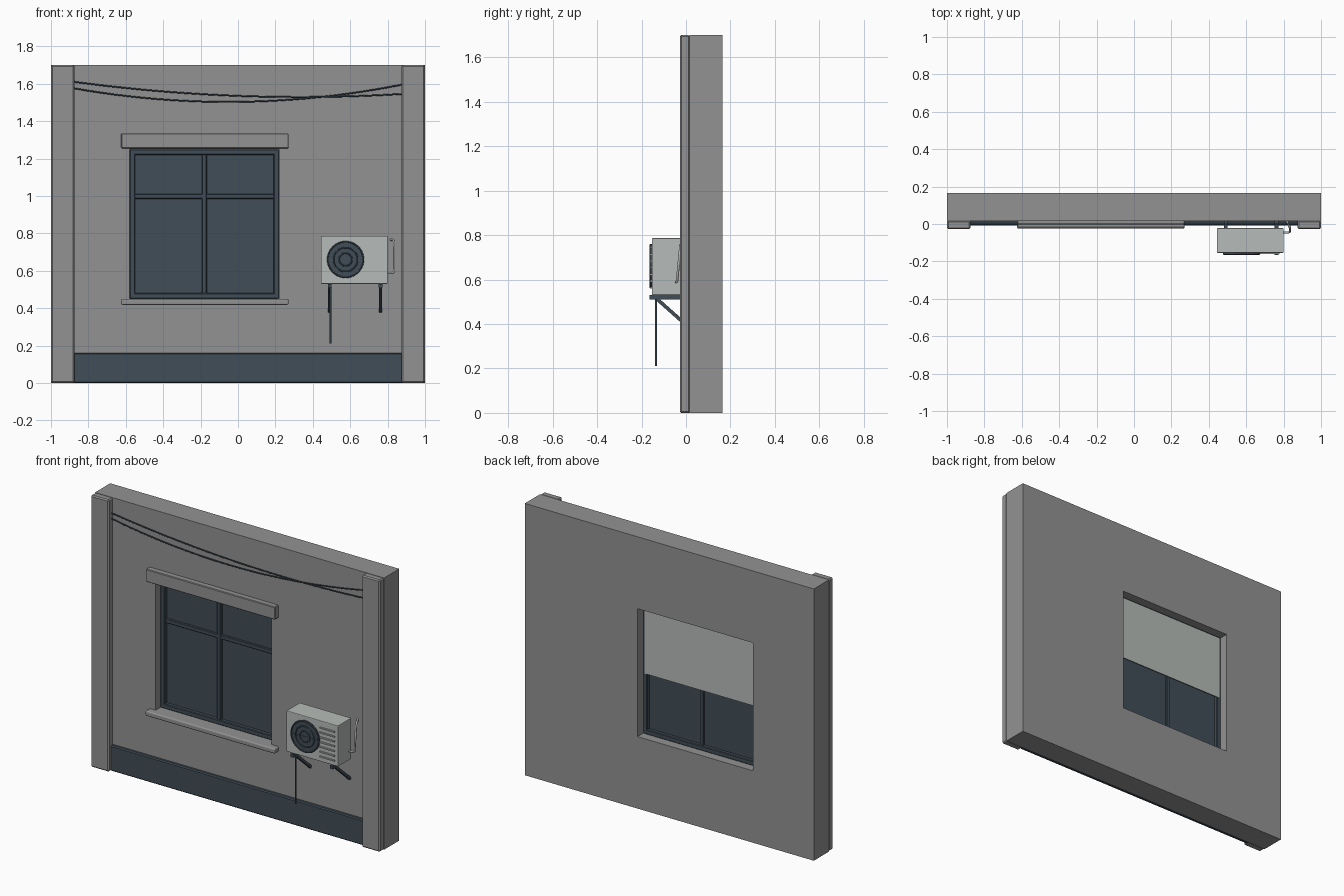
import bpy
import math
from mathutils import Vector

cube = bpy.data.objects.get("Cube")
if cube:
    bpy.data.objects.remove(cube, do_unlink=True)


def material(name, rgb):
    m = bpy.data.materials.new(name)
    m.use_nodes = True
    m.diffuse_color = (*rgb, 1)
    m.node_tree.nodes["Principled BSDF"].inputs["Base Color"].default_value = (*rgb, 1)
    return m


GREY = material("concrete grey", (0.29, 0.29, 0.29))
DARK = material("dark slate", (0.052, 0.075, 0.095))
LIGHT = material("pale grey", (0.47, 0.50, 0.48))


def box(name, x, y, z, mat, bevel=0.0, segments=1):
    """Box from (min, max) ranges on each axis."""
    ranges = (x, y, z)
    bpy.ops.mesh.primitive_cube_add(size=1, location=[(a + b) / 2 for a, b in ranges])
    ob = bpy.context.object
    ob.name = name
    ob.scale = [b - a for a, b in ranges]
    bpy.ops.object.transform_apply(location=False, rotation=False, scale=True)
    ob.data.materials.append(mat)
    if bevel:
        mod = ob.modifiers.new("Bevel", "BEVEL")
        mod.width, mod.segments = bevel, segments
    return ob


def tube(name, points, radius, mat):
    """Round tube along a path."""
    cu = bpy.data.curves.new(name, "CURVE")
    cu.dimensions = "3D"
    cu.bevel_depth, cu.bevel_resolution = radius, 2
    cu.use_fill_caps = True
    sp = cu.splines.new("POLY")
    sp.points.add(len(points) - 1)
    for p, co in zip(sp.points, points):
        p.co = (*co, 1)
    cu.materials.append(mat)
    ob = bpy.data.objects.new(name, cu)
    bpy.context.collection.objects.link(ob)
    return ob


def beam(name, a, b, thick, mat):
    """Square bar between two points."""
    a, b = Vector(a), Vector(b)
    half = (b - a).length / 2
    t = thick / 2
    ob = box(name, (-t, t), (-t, t), (-half, half), mat)
    ob.location = (a + b) / 2
    ob.rotation_euler = (b - a).to_track_quat("Z", "Y").to_euler()
    return ob


# Wall with window opening
FACE, BACK, TOP = 0.015, 0.165, 1.7
WX, WZ = (-0.58, 0.22), (0.45, 1.25)
wall = box("wall", (-1, 1), (FACE, BACK), (0, TOP), GREY)
cutter = box("window_cutter", WX, (-0.1, 0.3), WZ, GREY)
cutter.hide_render = True
cutter.display_type = "WIRE"
cut = wall.modifiers.new("Opening", "BOOLEAN")
cut.operation, cut.object, cut.solver = "DIFFERENCE", cutter, "EXACT"
bpy.context.view_layer.objects.active = wall
bpy.ops.object.modifier_apply(modifier="Opening")
bpy.data.objects.remove(cutter, do_unlink=True)

# Pilasters, plinth, lintel and sill
for side, s in (("left", 1), ("right", -1)):
    box(side + "_pilaster", sorted((s, s * 0.875)), (-0.028, FACE + 0.003), (0, TOP), GREY, 0.007)
box("plinth", (-0.88, 0.88), (-0.008, FACE + 0.003), (0, 0.16), DARK, 0.006)
box("lintel", (-0.625, 0.27), (-0.02, FACE + 0.005), (1.255, 1.335), GREY, 0.004)
box("sill", (-0.625, 0.27), (-0.025, 0.06), (0.418, 0.45), GREY, 0.008, 3)

# Window frame, glazing bars, glass and blind
FY, W = (0.06, 0.112), 0.03
for name, x in (("right", (WX[0], WX[0] + W)), ("left", (WX[1] - W, WX[1]))):
    box(name + "_window_jamb", x, FY, WZ, DARK, 0.004)
for name, z in (("bottom", (WZ[0], WZ[0] + W)), ("top", (WZ[1] - W, WZ[1]))):
    box(name + "_window_rail", (WX[0] + 0.02, WX[1] - 0.02), FY, z, DARK, 0.004)
box("window_mullion", (-0.192, -0.167), (0.066, 0.104), (0.47, 1.23), DARK, 0.003)
box("window_transom", (-0.56, 0.2), (0.068, 0.1), (0.985, 1.01), DARK, 0.003)
box("window_glass", (-0.56, 0.2), (0.083, 0.09), (0.47, 1.23), DARK)
box("roller_blind", (-0.565, 0.205), (0.112, 0.117), (0.83, 1.238), LIGHT)

# Hanging cables
for name, mid, slope, sag in (("upper", 1.535, -0.037, 0.0555), ("lower", 1.503, 0.0114, 0.107)):
    xs = [-0.88 + 1.76 * i / 24 for i in range(25)]
    tube(name + "_cable", [(x, 0.0, mid + slope * x + sag * x * x) for x in xs], 0.004, DARK)

# Air conditioner body and louvres
FRONT = -0.154
box("cooler_body", (0.443, 0.8), (FRONT, -0.022), (0.53, 0.786), LIGHT, 0.004, 2)
for i in range(7):
    z = 0.563 + 0.03 * i
    box(f"cooler_louvre_{i + 1}", (0.675, 0.778), (FRONT - 0.007, FRONT + 0.002), (z - 0.004, z + 0.004), LIGHT)

# Fan grille
FX, FZ = 0.575, 0.66
bpy.ops.mesh.primitive_cylinder_add(vertices=40, radius=0.1, depth=0.007,
                                    location=(FX, FRONT - 0.002, FZ), rotation=(math.pi / 2, 0, 0))
fan = bpy.context.object
fan.name = "fan_disc"
fan.data.materials.append(DARK)
bpy.ops.object.shade_smooth_by_angle()
for i, r in enumerate((0.034, 0.064, 0.095)):
    bpy.ops.mesh.primitive_torus_add(major_radius=r, minor_radius=0.004, major_segments=40, minor_segments=8,
                                     location=(FX, FRONT - 0.007, FZ), rotation=(math.pi / 2, 0, 0))
    ring = bpy.context.object
    ring.name = f"fan_ring_{i + 1}"
    ring.data.materials.append(DARK)
    bpy.ops.object.shade_smooth_by_angle()
for i in range(2):
    d = Vector((math.cos(i * math.pi / 2), 0, math.sin(i * math.pi / 2))) * 0.095
    c = Vector((FX, FRONT - 0.006, FZ))
    beam(f"fan_spoke_{i + 1}", c - d, c + d, 0.004, DARK)

# Support brackets
for name, x in (("right", 0.49), ("left", 0.762)):
    box(name + "_bracket_arm", (x - 0.01, x + 0.01), (-0.165, FACE + 0.003), (0.51, 0.53), DARK)
    beam(name + "_bracket_brace", (x, -0.13, 0.512), (x, FACE, 0.383), 0.016, DARK)

# Drain hose and refrigerant pipe
tube("drain_hose", [(0.495, -0.135, 0.53), (0.495, -0.135, 0.21)], 0.005, DARK)
tube("coolant_pipe", [(0.79, -0.045, 0.588), (0.826, -0.045, 0.588), (0.835, -0.04, 0.594),
                      (0.835, -0.025, 0.755), (0.832, -0.015, 0.764), (0.815, 0.02, 0.766)], 0.006, LIGHT)
